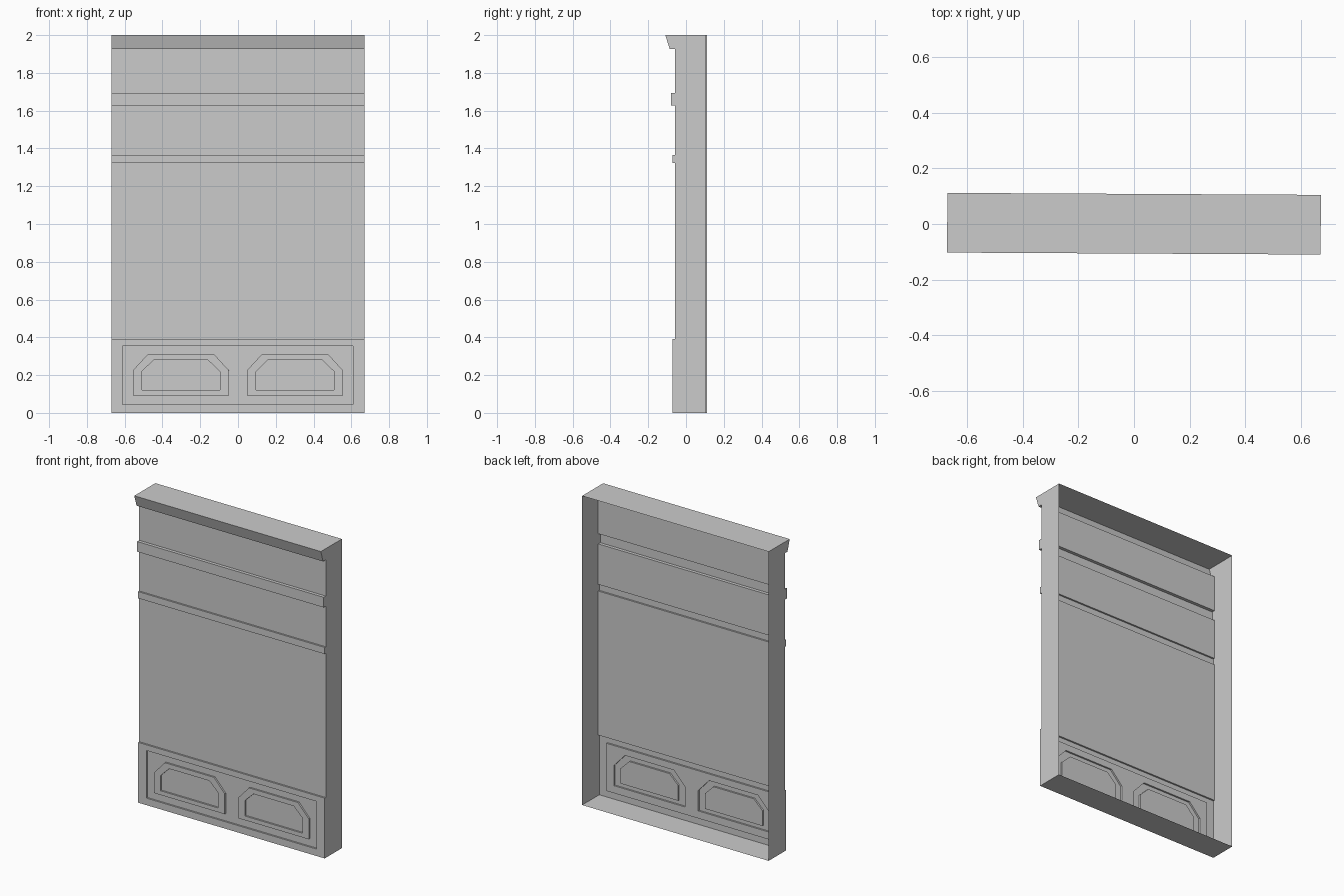
import bpy, bmesh, math

if "Cube" in bpy.data.objects:
    bpy.data.objects.remove(bpy.data.objects["Cube"])

W = 0.67            # half width
BACK = 0.108        # open back plane
FRONT, FLOOR = -0.067, -0.056   # plinth face and recessed level
TURN = math.radians(-0.3)       # the panel sits very slightly turned


def finish(bm, name):
    """Weld, point the normals to the front and link the object."""
    bmesh.ops.remove_doubles(bm, verts=bm.verts, dist=1e-5)
    bmesh.ops.recalc_face_normals(bm, faces=bm.faces)
    bm.normal_update()
    if sum(f.normal.y * f.calc_area() for f in bm.faces) > 0:
        bmesh.ops.reverse_faces(bm, faces=bm.faces)
    mesh = bpy.data.meshes.new(name)
    bm.to_mesh(mesh)
    bm.free()
    ob = bpy.data.objects.new(name, mesh)
    ob.rotation_euler.z = TURN
    bpy.context.collection.objects.link(ob)
    return ob


def flat(bm, loops, y):
    """Flat face at depth y bounded by the first loop, with the others as holes."""
    edges = []
    for loop in loops:
        vs = [bm.verts.new((x, y, z)) for x, z in loop]
        edges += [bm.edges.new((a, b)) for a, b in zip(vs, vs[1:] + vs[:1])]
    bmesh.ops.triangle_fill(bm, edges=edges, use_beauty=True)


def step(bm, loop, y0, y1):
    """Wall of a raised or sunken outline between two depths."""
    a = [bm.verts.new((x, y0, z)) for x, z in loop]
    b = [bm.verts.new((x, y1, z)) for x, z in loop]
    for i in range(len(loop)):
        j = (i + 1) % len(loop)
        bm.faces.new((a[i], a[j], b[j], b[i]))


def rect(x0, x1, z0, z1):
    return [(x0, z0), (x1, z0), (x1, z1), (x0, z1)]


def clipped(x0, x1, z0, z1, cx, cz):
    """Rectangle with its two upper corners cut off."""
    return [(x0, z0), (x1, z0), (x1, z1 - cz), (x1 - cx, z1), (x0 + cx, z1), (x0, z1 - cz)]


# Wall shell: cornice, two string bands and plinth as one side profile (y, z)
profile = [(BACK, 0), (FRONT, 0), (FRONT, 0.39), (-0.056, 0.39),
           (-0.056, 1.322), (-0.067, 1.322), (-0.067, 1.365), (-0.056, 1.365),
           (-0.056, 1.627), (-0.077, 1.627), (-0.077, 1.693), (-0.056, 1.693),
           (-0.056, 1.927), (-0.083, 1.927), (-0.106, 2.0), (BACK, 2.0)]
bm = bmesh.new()
left = [bm.verts.new((-W, y, z)) for y, z in profile]
right = [bm.verts.new((W, y, z)) for y, z in profile]
for i in range(len(profile) - 1):
    if i != 1:      # the plinth face is made separately, the back stays open
        bm.faces.new((left[i], left[i + 1], right[i + 1], right[i]))
bm.faces.new(left)
bm.faces.new(right)
finish(bm, "wall_shell")

# Plinth face: sunken field holding two raised frames with sunken panels
bm = bmesh.new()
field = rect(-0.61, 0.61, 0.045, 0.353)
frame = clipped(0.048, 0.556, 0.093, 0.31, 0.078, 0.085)
panel = clipped(0.096, 0.509, 0.12, 0.279, 0.062, 0.06)
mirror = lambda loop: [(-x, z) for x, z in loop]
flat(bm, [rect(-W, W, 0, 0.39), field], FRONT)
step(bm, field, FRONT, FLOOR)
flat(bm, [field, frame, mirror(frame)], FLOOR)
for side in (lambda loop: loop, mirror):
    step(bm, side(frame), FLOOR, FRONT)
    flat(bm, [side(frame), side(panel)], FRONT)
    step(bm, side(panel), FRONT, FLOOR)
    flat(bm, [side(panel)], FLOOR)
finish(bm, "plinth_panelling")
